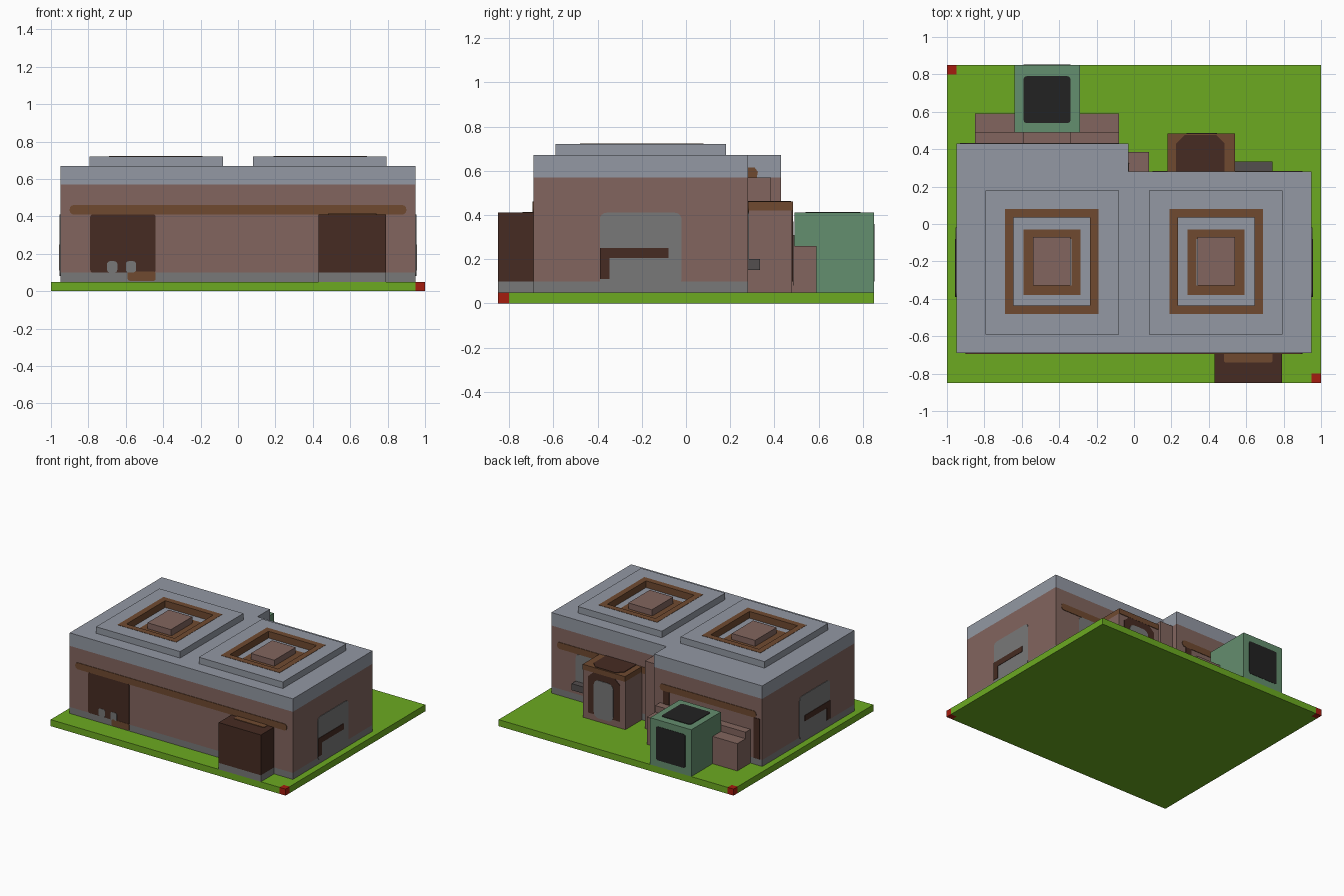
import bpy, bmesh, math
from mathutils import Vector

if "Cube" in bpy.data.objects:
    bpy.data.objects.remove(bpy.data.objects["Cube"])


def material(name, rgb):
    col = [(c / 255 / 12.92) if c < 11 else ((c / 255 + 0.055) / 1.055) ** 2.4 for c in rgb] + [1]
    m = bpy.data.materials.new(name)
    m.use_nodes = True
    m.diffuse_color = col
    m.node_tree.nodes["Principled BSDF"].inputs["Base Color"].default_value = col
    return m


CLAY = material("clay pink", (130, 101, 94))
STONE = material("stone grey", (120, 120, 120))
SLATE = material("slate blue", (147, 152, 163))
BROWN = material("wood brown", (112, 74, 48))
DARK = material("dark brown", (70, 43, 34))
GRASS = material("grass green", (108, 170, 33))
RED = material("marker red", (165, 28, 15))
TANK = material("tank green", (100, 142, 110))
BLACK = material("black", (34, 34, 34))
SHADE = material("dark grey", (84, 78, 78))


def extrude(name, points, push, mat):
    """Solid from a flat outline of 3D points pushed along a vector."""
    bm = bmesh.new()
    face = bm.faces.new([bm.verts.new(p) for p in points])
    out = bmesh.ops.extrude_face_region(bm, geom=[face])
    bmesh.ops.translate(bm, vec=push, verts=[v for v in out["geom"] if isinstance(v, bmesh.types.BMVert)])
    bmesh.ops.recalc_face_normals(bm, faces=bm.faces)
    mesh = bpy.data.meshes.new(name)
    bm.to_mesh(mesh)
    bm.free()
    mesh.materials.append(mat)
    ob = bpy.data.objects.new(name, mesh)
    bpy.context.collection.objects.link(ob)
    return ob


def prism(name, outline, z0, z1, mat):
    return extrude(name, [(x, y, z0) for x, y in outline], Vector((0, 0, z1 - z0)), mat)


def rect(x0, x1, y0, y1):
    return [(x0, y0), (x1, y0), (x1, y1), (x0, y1)]


def box(name, x, y, z, mat):
    return prism(name, rect(*x, *y), *z, mat)


def rounded(x0, x1, y0, y1, r):
    pts = []
    for k, (cx, cy) in enumerate(rect(x0 + r, x1 - r, y0 + r, y1 - r)):
        for s in range(5):
            a = math.pi * (1 + k / 2 + s / 8)
            pts.append((cx + r * math.cos(a), cy + r * math.sin(a)))
    return pts


def plate(name, side, pos, outline, mat, thick=0.004):
    """Thin painted panel lying on a wall or top."""
    place = {"x": lambda u, v: (pos, u, v), "y": lambda u, v: (u, pos, v), "z": lambda u, v: (u, v, pos)}[side[1]]
    push = Vector([thick * (1 if side[0] == "+" else -1) if a == side[1] else 0 for a in "xyz"])
    return extrude(name, [place(u, v) for u, v in outline], push, mat)


def ring(name, x, y, w, z, mat):
    """Square ring made of four bars."""
    (x0, x1), (y0, y1) = x, y
    for k, r in enumerate([(x0, x1, y0, y0 + w), (x0, x1, y1 - w, y1),
                           (x0, x0 + w, y0 + w, y1 - w), (x1 - w, x1, y0 + w, y1 - w)]):
        prism(f"{name}_bar_{k + 1}", rect(*r), *z, mat)


# Ground with a marker at two opposite corners
prism("ground", [(-1, -.85), (.95, -.85), (.95, -.8), (1, -.8), (1, .85), (-.95, .85), (-.95, .8), (-1, .8)],
      0, .05, GRASS)
box("front_corner_marker", (.95, 1), (-.85, -.8), (0, .05), RED)
box("back_corner_marker", (-1, -.95), (.8, .85), (0, .05), RED)

# House body in three bands
plan = [(-.95, -.69), (.95, -.69), (.95, .28), (-.03, .28), (-.03, .43), (-.95, .43)]
prism("foundation", plan, .05, .1, STONE)
prism("walls", plan, .1, .57, CLAY)
prism("roof", plan, .57, .67, SLATE)

# Skylights: raised curb, wooden rim, sunken floor ring and centre block
for tag, s in (("right", -1), ("left", 1)):
    def span(a, b):
        return tuple(sorted((s * a, s * b)))
    ring(f"{tag}_skylight_rim", span(.19, .69), (-.48, .08), .045, (.67, .722), BROWN)
    (x0, x1), (y0, y1) = span(.08, .795), (-.59, .18)
    (a0, a1), (b0, b1) = span(.19, .69), (-.48, .08)
    for k, r in enumerate([(x0, x1, y0, b0), (x0, x1, b1, y1), (x0, a0, b0, b1), (a1, x1, b0, b1)]):
        prism(f"{tag}_skylight_curb_{k + 1}", rect(*r), .67, .72, SLATE)
    ring(f"{tag}_skylight_floor_ring", span(.285, .59), (-.38, -.03), .05, (.67, .674), BROWN)
    box(f"{tag}_skylight_block", span(.34, .54), (-.33, -.07), (.67, .72), CLAY)

# Front wall: long beam, shop opening and porch
plate("front_beam", "-y", -.69, rounded(-.9, .9, .41, .46, .022), BROWN)
plate("front_opening", "-y", -.69, rounded(-.79, -.44, .1, .41, .012), DARK)
for k, x in enumerate((-.7, -.6)):
    plate(f"opening_notch_{k + 1}", "-y", -.694, rounded(x, x + .055, .1, .16, .015), STONE, .002)
plate("front_step", "-y", -.69, rounded(-.59, -.44, .055, .105, .012), BROWN, .006)
box("porch", (.43, .79), (-.85, -.69), (.1, .41), DARK)
box("porch_footing", (.43, .79), (-.85, -.69), (.05, .1), STONE)
plate("porch_top_board", "+z", .41, rounded(.48, .74, -.74, -.69, .01), BROWN)

# Side windows, each with a bent rail
for tag, side, s in (("left", "+x", 1), ("right", "-x", -1)):
    plate(f"{tag}_window", side, s * .95, rounded(-.39, -.02, .08, .41, .03), STONE)
    plate(f"{tag}_window_rail", side, s * .954,
          [(-.39, .11), (-.345, .11), (-.345, .205), (-.08, .205), (-.08, .25), (-.39, .25)], DARK, .003)

# Back doorway with arched panel and wooden cap
box("doorway", (.18, .54), (.28, .48), (.05, .42), CLAY)
box("doorway_cap", (.18, .54), (.28, .485), (.42, .46), BROWN)
plate("doorway_top_panel", "+z", .46, [(.225, .28), (.485, .28), (.485, .43), (.44, .475), (.27, .475), (.225, .43)], DARK)
plate("doorway_arch", "+y", .48, [(.225, .1), (.495, .1), (.495, .38), (.45, .42), (.27, .42), (.225, .38)], DARK)
plate("doorway_opening", "+y", .484, rounded(.28, .445, .08, .37, .04), STONE, .003)

# Back walls: beams, window and sill
plate("back_left_beam", "+y", .28, rounded(.1, .9, .41, .46, .022), BROWN)
plate("back_right_beam", "+y", .43, rounded(-.9, -.08, .41, .46, .022), BROWN)
plate("back_window", "+y", .28, rounded(.56, .74, .17, .41, .03), STONE)
box("back_sill", (.54, .74), (.28, .335), (.15, .2), SHADE)
plate("roof_end_bracket", "+x", -.03, [(.28, .57), (.32, .57), (.325, .595), (.31, .615), (.28, .615)], BROWN)

# Inner corner posts and dark panels on the back wing
box("corner_post_inner", (-.03, .03), (.28, .385), (.05, .57), CLAY)
box("corner_post_outer", (.03, .08), (.28, .385), (.05, .57), CLAY)
for k, x in enumerate((-.93, -.16)):
    plate(f"back_panel_{k + 1}", "+y", .43, rect(x, x + .05, .1, .41), DARK)

# Low stepped counter behind the tank
box("counter", (-.85, -.08), (.43, .59), (.05, .26), CLAY)
for k, x in enumerate((-.85, -.34)):
    box(f"counter_back_{k + 1}", (x, x + .26), (.43, .49), (.26, .31), CLAY)

# Storage tank with dark hatches
box("tank", (-.64, -.29), (.49, .85), (.05, .41), TANK)
plate("tank_top_hatch", "+z", .41, rounded(-.59, -.34, .54, .79, .015), BLACK)
plate("tank_back_hatch", "+y", .845, rounded(-.59, -.34, .1, .36, .015), BLACK, .007)
